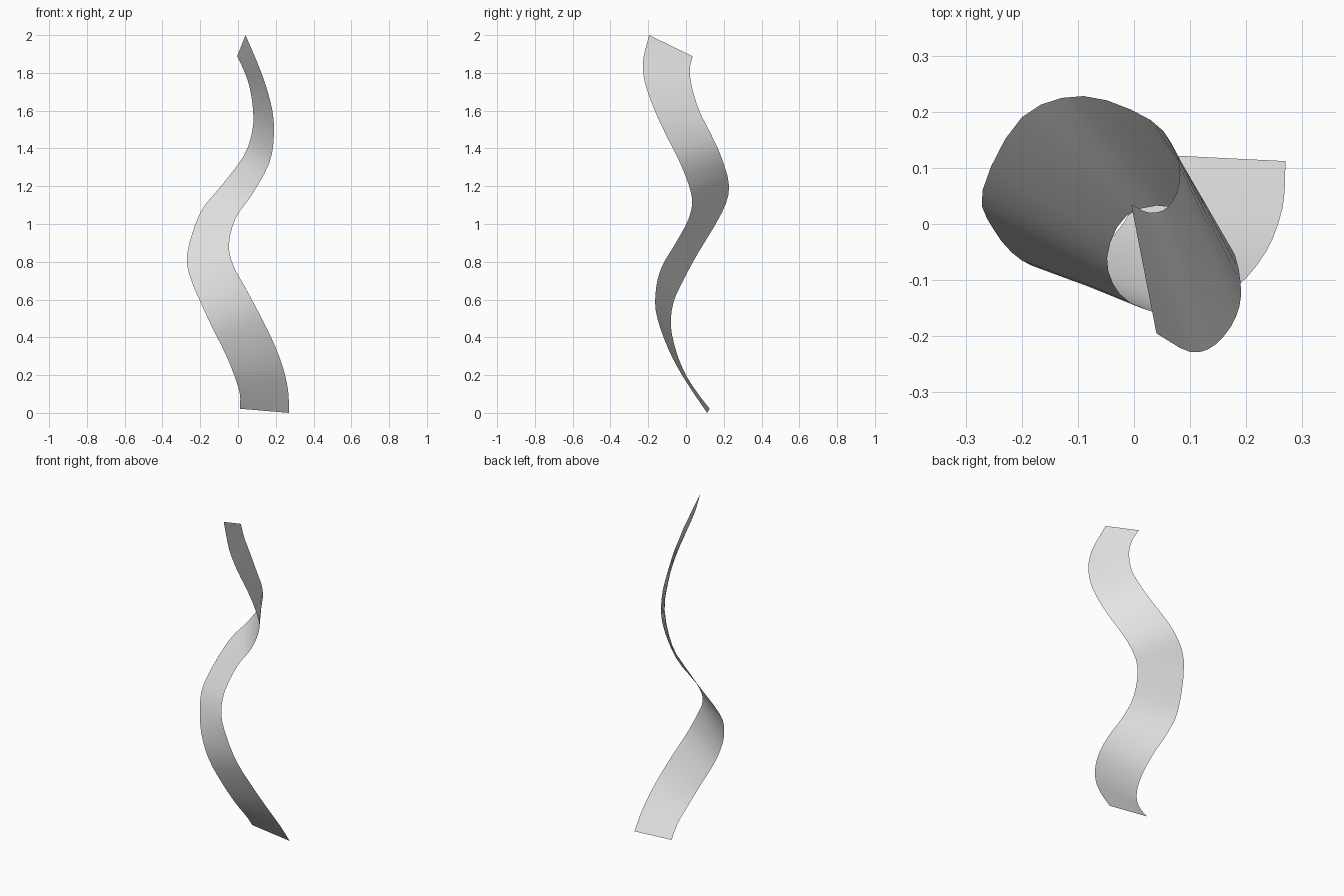
import bpy
import bmesh
from mathutils import Vector

STEPS = 3      # rows between two neighbouring guide rungs
ACROSS = 2     # quads across the ribbon width

cube = bpy.data.objects.get("Cube")
if cube:
    bpy.data.objects.remove(cube, do_unlink=True)

# Single plain colour
grey = bpy.data.materials.new("light_grey")
grey.use_nodes = True
colour = (0.8, 0.8, 0.8, 1.0)
grey.diffuse_color = colour
grey.node_tree.nodes["Principled BSDF"].inputs["Base Color"].default_value = colour

# Guide rungs from bottom to top: inner edge point, outer edge point
rungs = [
    ((.01, .125, .022), (.27, .112, 0)),
    ((.01, .065, .1), (.265, .03, .12)),
    ((-.02, 0, .2), (.235, -.05, .25)),
    ((-.07, -.05, .32), (.18, -.115, .39)),
    ((-.14, -.08, .46), (.105, -.16, .54)),
    ((-.2, -.065, .59), (.035, -.157, .67)),
    ((-.25, -.01, .71), (-.025, -.125, .78)),
    ((-.27, .06, .84), (-.048, -.06, .89)),
    ((-.2, .19, 1.06), (-.013, .015, 1.03)),
    ((-.09, .228, 1.2), (.07, .03, 1.15)),
    ((.03, .185, 1.36), (.165, -.03, 1.32)),
    ((.075, .125, 1.49), (.19, -.105, 1.47)),
    ((.08, .07, 1.6), (.182, -.165, 1.6)),
    ((.06, .03, 1.73), (.145, -.215, 1.74)),
    ((.028, .02, 1.82), (.1, -.228, 1.86)),
    ((-.005, .035, 1.888), (.04, -.195, 2)),
]


def smooth_path(points):
    """Sample a smooth spline that passes through every point."""
    p = [Vector(v) for v in points]
    p = [p[0] * 2 - p[1]] + p + [p[-1] * 2 - p[-2]]
    path = []
    for a, b, c, d in zip(p, p[1:], p[2:], p[3:]):
        for i in range(STEPS):
            t = i / STEPS
            path.append(b + (c - a) * (t / 2)
                        + (a * 2 - b * 5 + c * 4 - d) * (t * t / 2)
                        + (b * 3 - a - c * 3 + d) * (t ** 3 / 2))
    path.append(p[-2])
    return path


# Twisting ribbon: straight rungs lofted between its two edges
inner, outer = (smooth_path(side) for side in zip(*rungs))
bm = bmesh.new()
rows = [[bm.verts.new(a.lerp(b, i / ACROSS)) for i in range(ACROSS + 1)]
        for a, b in zip(inner, outer)]
for low, high in zip(rows, rows[1:]):
    for i in range(ACROSS):
        bm.faces.new((low[i], high[i], high[i + 1], low[i + 1]))

mesh = bpy.data.meshes.new("twisted_ribbon")
bm.to_mesh(mesh)
bm.free()
mesh.materials.append(grey)
for face in mesh.polygons:
    face.use_smooth = True
ribbon = bpy.data.objects.new("twisted_ribbon", mesh)
bpy.context.collection.objects.link(ribbon)
